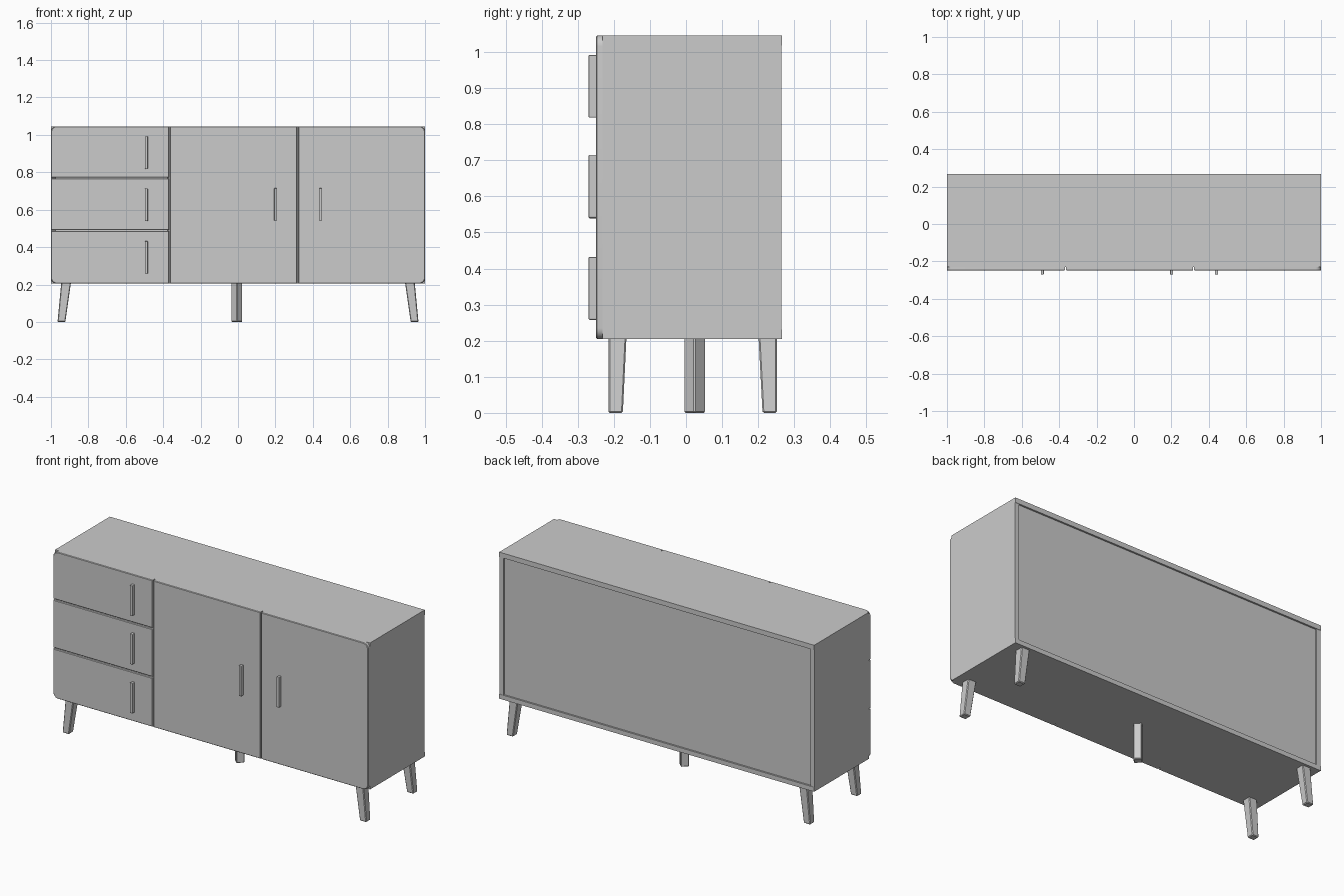
import bpy, bmesh, math
from mathutils import Matrix

if "Cube" in bpy.data.objects:
    bpy.data.objects.remove(bpy.data.objects["Cube"])

grey = bpy.data.materials.new("plain grey")
grey.diffuse_color = (0.6, 0.6, 0.6, 1)
grey.use_nodes = True
grey.node_tree.nodes["Principled BSDF"].inputs["Base Color"].default_value = grey.diffuse_color


def finish(name, bm, bevel=0.0, segments=1):
    bmesh.ops.recalc_face_normals(bm, faces=bm.faces)
    me = bpy.data.meshes.new(name)
    bm.to_mesh(me)
    bm.free()
    me.materials.append(grey)
    ob = bpy.data.objects.new(name, me)
    bpy.context.collection.objects.link(ob)
    if bevel:
        mod = ob.modifiers.new("edge", 'BEVEL')
        mod.width = bevel
        mod.segments = segments
        mod.limit_method = 'ANGLE'
    return ob


def box(name, x0, x1, y0, y1, z0, z1, bevel=0.0):
    bm = bmesh.new()
    bmesh.ops.create_cube(bm, size=1)
    for v in bm.verts:
        v.co.x = x1 if v.co.x > 0 else x0
        v.co.y = y1 if v.co.y > 0 else y0
        v.co.z = z1 if v.co.z > 0 else z0
    return finish(name, bm, bevel, 2)


def front_panel(name, x0, x1, z0, z1, rounded):
    """Front board; rounded lists the corners (sx, sz) that are rounded off."""
    r, steps, bm, pts = 0.03, 6, bmesh.new(), []
    for i, (sx, sz) in enumerate([(1, 1), (-1, 1), (-1, -1), (1, -1)]):
        cx, cz = (x1 if sx > 0 else x0), (z1 if sz > 0 else z0)
        if (sx, sz) in rounded:
            for k in range(steps + 1):
                a = math.pi / 2 * (i + k / steps)
                pts.append((cx - sx * r + r * math.cos(a), cz - sz * r + r * math.sin(a)))
        else:
            pts.append((cx, cz))
    # back outline, front outline, and a slightly smaller face for a soft edge
    mx, mz = (x0 + x1) / 2, (z0 + z1) / 2
    kx, kz = 1 - 0.006 / (x1 - x0), 1 - 0.006 / (z1 - z0)
    rings = [[bm.verts.new((mx + (x - mx) * a, y, mz + (z - mz) * b)) for x, z in pts]
             for y, a, b in ((-0.231, 1, 1), (-0.246, 1, 1), (-0.249, kx, kz))]
    n = len(pts)
    for lo, hi in zip(rings, rings[1:]):
        for i in range(n):
            bm.faces.new((lo[i], lo[(i + 1) % n], hi[(i + 1) % n], hi[i]))
    bm.faces.new(rings[0])
    bm.faces.new(rings[-1])
    ob = finish(name, bm)
    bpy.context.view_layer.objects.active = ob
    ob.select_set(True)
    bpy.ops.object.shade_smooth_by_angle(angle=math.radians(30))
    ob.select_set(False)


def leg(name, top, bottom):
    """Tapered leg between two rectangles (x0, x1, y0, y1)."""
    bm = bmesh.new()
    bmesh.ops.create_cube(bm, size=1)
    for v in bm.verts:
        up = v.co.z > 0
        x0, x1, y0, y1 = top if up else bottom
        v.co = (x1 if v.co.x > 0 else x0, y1 if v.co.y > 0 else y0, 0.21 if up else 0)
    return finish(name, bm, 0.004)


# carcass boards
box("top_board", -1, 1, -0.231, 0.266, 1.018, 1.046)
box("bottom_board", -1, 1, -0.231, 0.266, 0.205, 0.231)
for s, side in ((-1, "left"), (1, "right")):
    xs = sorted((s * 1.0, s * 0.974))
    box(side + "_side", xs[0], xs[1], -0.231, 0.264, 0.231, 1.018)
box("back_board", -0.974, 0.974, 0.242, 0.256, 0.231, 1.018)
for i, x in enumerate((-0.366, 0.319)):
    box(f"divider_{i + 1}", x - 0.013, x + 0.013, -0.225, 0.242, 0.231, 1.018)

# drawer fronts and doors
zs = (0.205, 0.489, 0.769, 1.046)
gap = 0.003
for i, (corner, name) in enumerate((([(-1, -1)], "bottom"), ([], "middle"), ([(-1, 1)], "top"))):
    front_panel(name + "_drawer", -1, -0.366 - gap, zs[i] + (gap if i else 0),
                zs[i + 1] - (gap if i < 2 else 0), corner)
front_panel("middle_door", -0.366 + gap, 0.319 - gap, 0.205, 1.046, [])
front_panel("right_door", 0.319 + gap, 1, 0.205, 1.046, [(1, 1), (1, -1)])

# bar handles
for i, (x, z) in enumerate(((-0.49, 0.345), (-0.49, 0.626), (-0.49, 0.905),
                            (0.201, 0.628), (0.441, 0.628))):
    box(f"handle_{i + 1}", x - 0.008, x + 0.008, -0.27, -0.247, z - 0.087, z + 0.087, 0.003)

# splayed corner legs
for s, side in ((-1, "left"), (1, "right")):
    t, b = sorted((s * 0.893, s * 0.945)), sorted((s * 0.923, s * 0.965))
    leg(f"front_{side}_leg", (*t, -0.215, -0.165), (*b, -0.215, -0.175))
    leg(f"back_{side}_leg", (*t, 0.201, 0.252), (*b, 0.212, 0.252))

# middle leg, turned by 45 degrees
h = 0.022
mid = leg("middle_leg", (-h, h, -h, h), (-h, h, -h, h))
mid.data.transform(Matrix.Translation((-0.006, 0.024, 0)) @ Matrix.Rotation(math.pi / 4, 4, 'Z'))
